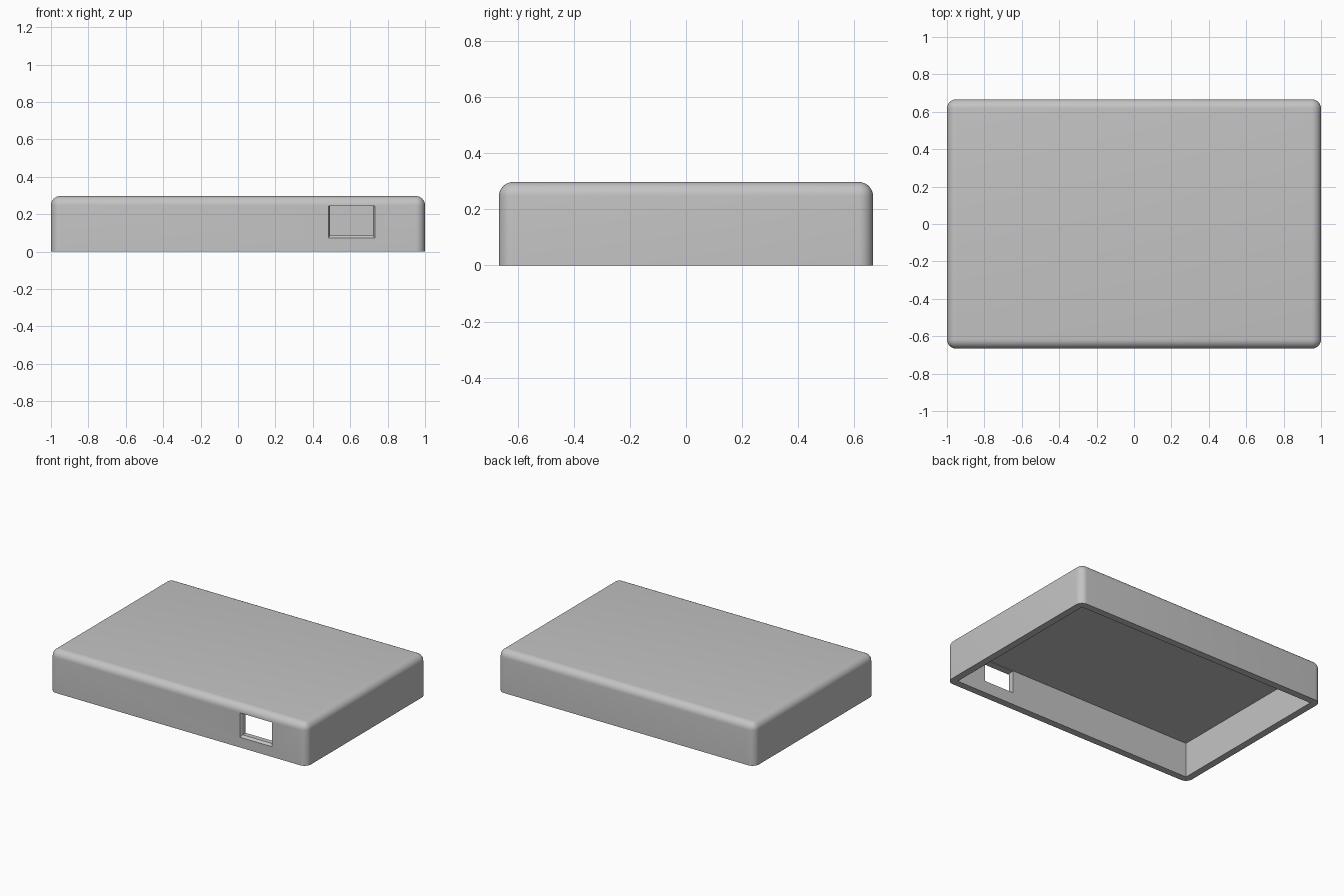
import bpy
import bmesh
import math

cube = bpy.data.objects.get("Cube")
if cube:
    bpy.data.objects.remove(cube, do_unlink=True)

LENGTH, DEPTH, HEIGHT = 2.0, 1.333, 0.297
WALL, ROUND = 0.05, 0.05
FRONT = -DEPTH / 2

grey = bpy.data.materials.new("plain grey")
grey.use_nodes = True
colour = (0.55, 0.55, 0.55, 1)
grey.diffuse_color = colour
grey.node_tree.nodes["Principled BSDF"].inputs["Base Color"].default_value = colour


def make_box(name, low, high):
    """Box between two opposite corners."""
    bm = bmesh.new()
    bmesh.ops.create_cube(bm, size=1)
    for v in bm.verts:
        v.co = [high[i] if v.co[i] > 0 else low[i] for i in range(3)]
    mesh = bpy.data.meshes.new(name)
    bm.to_mesh(mesh)
    bm.free()
    mesh.materials.append(grey)
    obj = bpy.data.objects.new(name, mesh)
    bpy.context.collection.objects.link(obj)
    return obj


def edit(obj, action):
    """Run a bmesh action on an object's mesh."""
    bm = bmesh.new()
    bm.from_mesh(obj.data)
    action(bm)
    bm.to_mesh(obj.data)
    bm.free()


def round_outside(bm):
    # Round every edge except those around the open base
    edges = [e for e in bm.edges if max(v.co.z for v in e.verts) > HEIGHT / 2]
    bmesh.ops.bevel(bm, geom=edges, offset=ROUND, segments=8,
                    profile=0.5, affect='EDGES')


def flare_mouth(bm):
    # Widen the outer mouth at the sides and the sill
    middle = sum(v.co.x for v in bm.verts) / len(bm.verts)
    for v in bm.verts:
        if v.co.y < FRONT - 0.001:
            v.co.x += math.copysign(0.018, v.co.x - middle)
            if v.co.z < HEIGHT / 2:
                v.co.z -= 0.028


# Rounded cover
cover = make_box("cover_shell", (-LENGTH / 2, FRONT, 0), (LENGTH / 2, -FRONT, HEIGHT))
edit(cover, round_outside)

# Hollow inside, open at the base
cavity = make_box("cavity_cutter",
                  (WALL - LENGTH / 2, FRONT + WALL, -0.1),
                  (LENGTH / 2 - WALL, -FRONT - WALL, HEIGHT - WALL))

# Port opening through the front wall, with a flared outer mouth
port = make_box("port_cutter", (0.492, FRONT - 0.1, 0.086), (0.723, FRONT + 0.1, 0.243))
mouth = make_box("mouth_cutter", (0.492, FRONT - 0.015, 0.086), (0.723, FRONT + 0.015, 0.243))
edit(mouth, flare_mouth)

bpy.context.view_layer.objects.active = cover
for cutter in (cavity, port, mouth):
    cut = cover.modifiers.new(cutter.name, 'BOOLEAN')
    cut.operation = 'DIFFERENCE'
    cut.solver = 'EXACT'
    cut.object = cutter
    bpy.ops.object.modifier_apply(modifier=cut.name)
    bpy.data.objects.remove(cutter, do_unlink=True)

bpy.ops.object.select_all(action='DESELECT')
cover.select_set(True)
bpy.ops.object.shade_smooth_by_angle(angle=math.radians(25))
